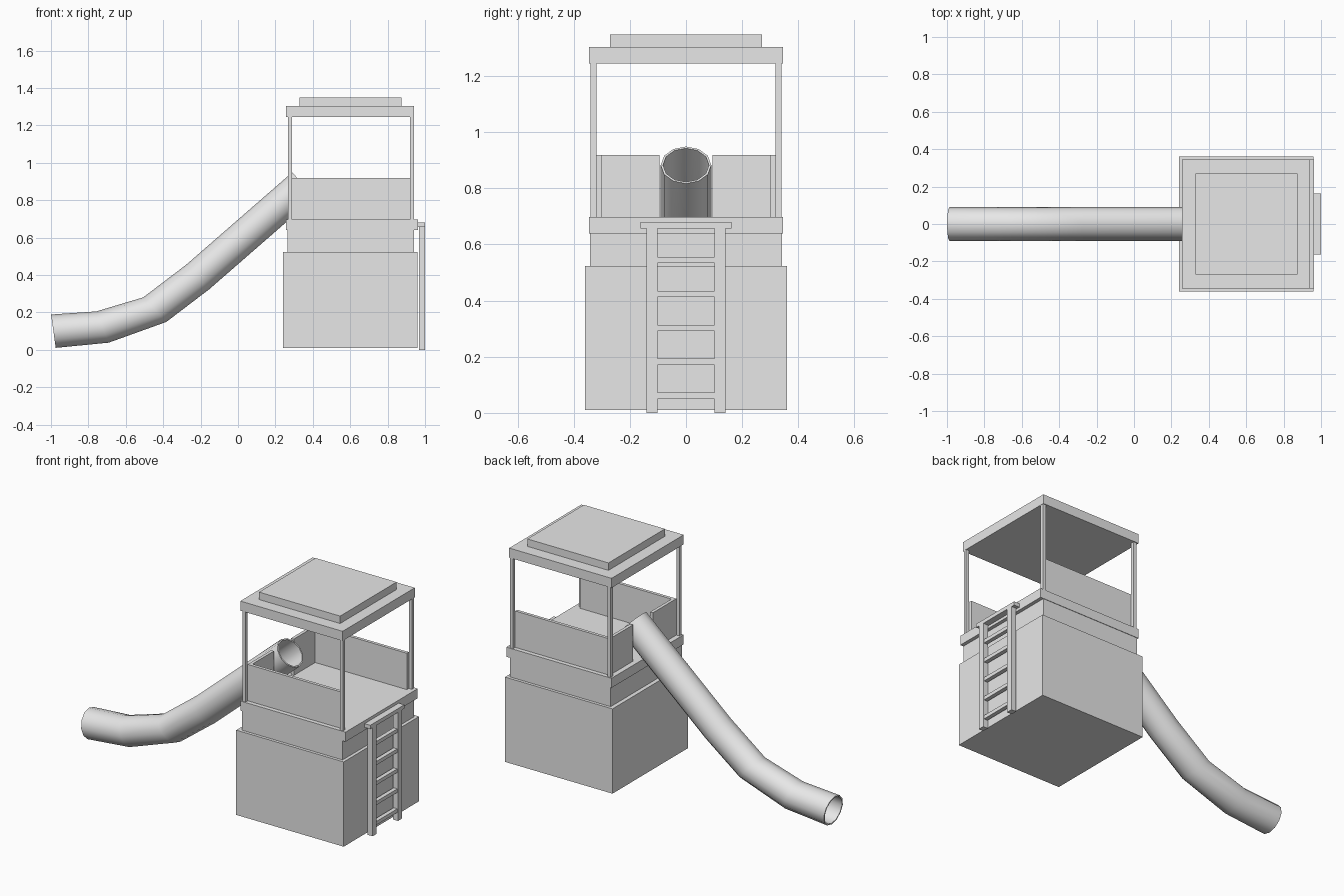
import bpy, bmesh, math
from mathutils import Vector

if "Cube" in bpy.data.objects:
    bpy.data.objects.remove(bpy.data.objects["Cube"], do_unlink=True)

# One plain grey for everything
grey = bpy.data.materials.new("light grey")
grey.use_nodes = True
grey.diffuse_color = (0.8, 0.8, 0.8, 1)
grey.node_tree.nodes["Principled BSDF"].inputs["Base Color"].default_value = (0.8, 0.8, 0.8, 1)


def add_object(name, bm):
    mesh = bpy.data.meshes.new(name)
    bmesh.ops.recalc_face_normals(bm, faces=bm.faces)
    bm.to_mesh(mesh)
    bm.free()
    mesh.materials.append(grey)
    obj = bpy.data.objects.new(name, mesh)
    bpy.context.collection.objects.link(obj)
    return obj


def box(name, x, y, z):
    """Box from its (low, high) range on each axis."""
    bm = bmesh.new()
    bmesh.ops.create_cube(bm, size=1)
    for v in bm.verts:
        v.co = Vector([lo + (c + 0.5) * (hi - lo) for c, (lo, hi) in zip(v.co, (x, y, z))])
    return add_object(name, bm)


def sided(side, lo, hi):
    """Range mirrored to the chosen side of the y axis."""
    return tuple(sorted((side * lo, side * hi)))


# Tower body, platform and roof
box("base", (0.24, 0.96), (-0.36, 0.36), (0.01, 0.523))
box("upper_base", (0.265, 0.94), (-0.342, 0.342), (0.523, 0.64))
box("platform", (0.257, 0.962), (-0.345, 0.345), (0.64, 0.698))
box("roof", (0.257, 0.942), (-0.345, 0.345), (1.245, 1.303))
box("roof_cap", (0.33, 0.873), (-0.27, 0.27), (1.303, 1.348))

# Posts, side walls, split slide wall and ladder rails
for side, label in ((-1, "front"), (1, "back")):
    for x, end in (((0.267, 0.288), "slide"), ((0.92, 0.941), "ladder")):
        box(f"{label}_{end}_post", x, sided(side, 0.319, 0.34), (0.698, 1.245))
    box(f"{label}_wall", (0.288, 0.92), sided(side, 0.3, 0.319), (0.698, 0.918))
    box(f"{label}_slide_wall", (0.288, 0.307), sided(side, 0.095, 0.3), (0.698, 0.918))
    box(f"{label}_ladder_rail", (0.967, 1.0), sided(side, 0.102, 0.141), (0, 0.657))

# Ladder top bar and rungs
box("ladder_top_bar", (0.962, 1.0), (-0.163, 0.163), (0.657, 0.68))
for i in range(5):
    low = 0.05 + 0.121 * i
    box(f"ladder_rung_{i + 1}", (0.97, 0.995), (-0.102, 0.102), (low, low + 0.022))

# Tube slide: hollow rings placed along the path as (x, z, tilt)
path = [(-0.987, 0.1, 8), (-0.725, 0.122, 22), (-0.445, 0.215, 43),
        (-0.215, 0.39, 43), (0.351, 0.883, 43)]
SIDES = 12
bm = bmesh.new()


def ring(x, z, tilt, radius):
    t = math.radians(tilt)
    verts = []
    for k in range(SIDES):
        a = math.tau * k / SIDES
        up = radius * math.cos(a)
        verts.append(bm.verts.new((x - up * math.sin(t), radius * math.sin(a),
                                   z + up * math.cos(t))))
    return verts


outer = [ring(*p, 0.09) for p in path]
inner = [ring(*p, 0.082) for p in path]
loops = outer + inner[::-1]
for a, b in zip(loops, loops[1:] + loops[:1]):
    for k in range(SIDES):
        n = (k + 1) % SIDES
        bm.faces.new((a[k], a[n], b[n], b[k]))
slide = add_object("tube_slide", bm)

bpy.ops.object.select_all(action="DESELECT")
slide.select_set(True)
bpy.context.view_layer.objects.active = slide
bpy.ops.object.shade_smooth_by_angle(angle=math.radians(50))
